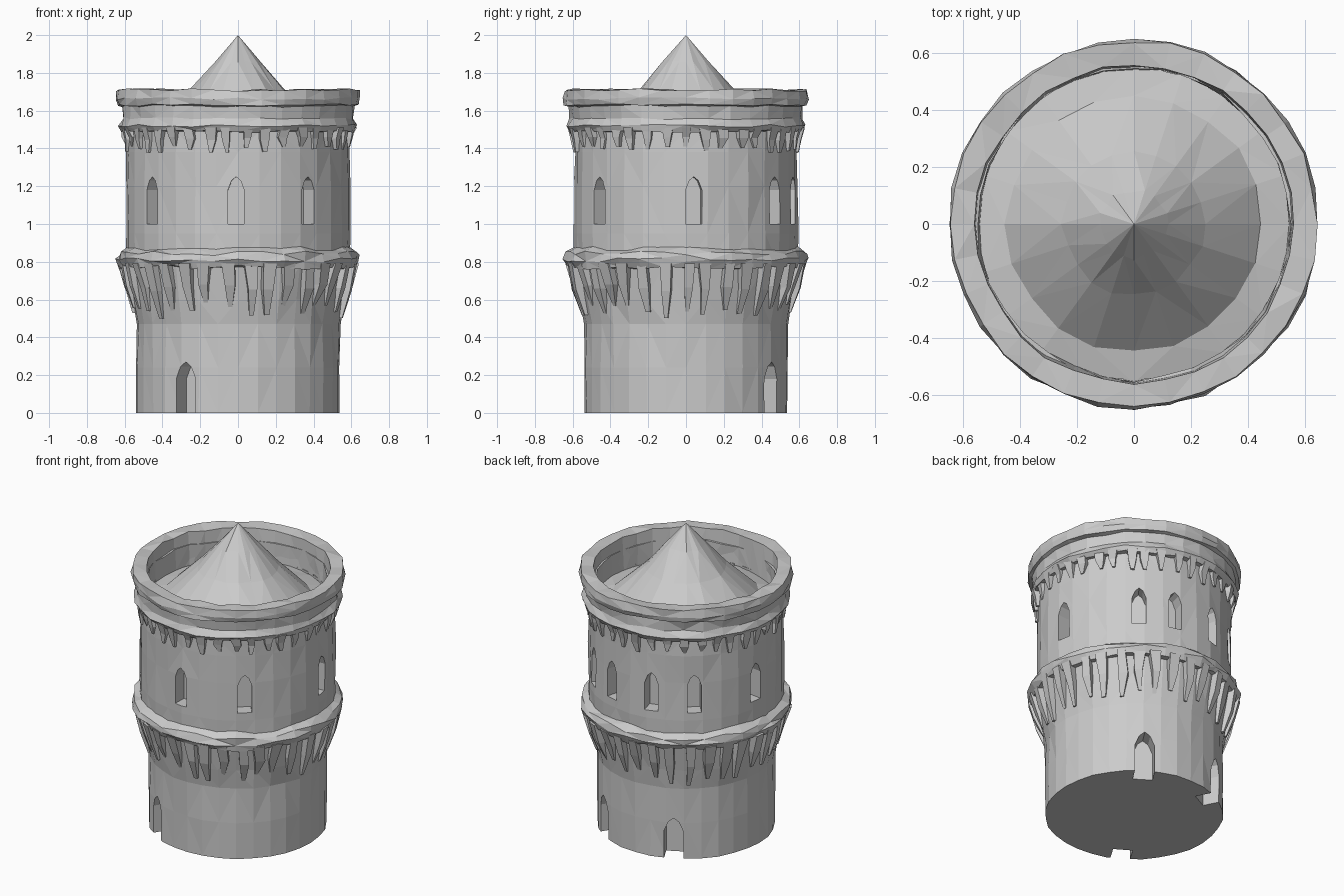
import bpy, bmesh, random
from math import sin, cos, pi, radians

if "Cube" in bpy.data.objects:
    bpy.data.objects.remove(bpy.data.objects["Cube"])

random.seed(7)
SEG = 32


def finish(bm, name, tri=True):
    bmesh.ops.recalc_face_normals(bm, faces=bm.faces[:])
    if tri:
        bmesh.ops.triangulate(bm, faces=bm.faces[:])
    me = bpy.data.meshes.new(name)
    bm.to_mesh(me)
    bm.free()
    ob = bpy.data.objects.new(name, me)
    bpy.context.collection.objects.link(ob)
    return ob


def polar(r, a, z, t=0.0):
    """Point at radius r and angle a, moved sideways by t."""
    return (r * cos(a) - t * sin(a), r * sin(a) + t * cos(a), z)


def lathe(name, profile, closed, jr=0.0, jz=0.0, seg=SEG):
    """Spin (r, z) points; r = 0 makes a pole, jr / jz roughen the stone."""
    bm = bmesh.new()
    rings = []
    for r, z in profile:
        if r == 0:
            rings.append([bm.verts.new((0, 0, z))] * seg)
            continue
        ring = []
        for i in range(seg):
            dz = 0 if z == 0 else random.uniform(-jz, jz)
            rr = r + random.uniform(-jr, jr)
            ring.append(bm.verts.new(polar(rr, 2 * pi * i / seg, z + dz)))
        rings.append(ring)
    n = len(rings)
    for k in range(n if closed else n - 1):
        a, b = rings[k], rings[(k + 1) % n]
        for i in range(seg):
            j = (i + 1) % seg
            quad = list(dict.fromkeys((a[i], a[j], b[j], b[i])))
            if len(quad) > 2:
                bm.faces.new(quad)
    return finish(bm, name)


def loft(bm, sections):
    """Join equal-length point loops into a closed solid."""
    vs = [[bm.verts.new(p) for p in s] for s in sections]
    n = len(vs[0])
    for a, b in zip(vs, vs[1:]):
        for i in range(n):
            bm.faces.new((a[i], a[(i + 1) % n], b[(i + 1) % n], b[i]))
    bm.faces.new(vs[0])
    bm.faces.new(vs[-1])


def arch(bm, deg, r_in, r_out, half, z0, z1):
    """Pointed-arch prism used to cut doors and windows."""
    a = radians(deg)
    h = z1 - z0
    shape = [(-half, z0), (half, z0), (half, z0 + h * .72), (half * .55, z0 + h * .92),
             (0, z1), (-half * .55, z0 + h * .92), (-half, z0 + h * .72)]
    loft(bm, [[polar(r, a, z, t) for t, z in shape] for r in (r_in, r_out)])


def corbels(name, count, top, low, r_wall, r_top, width):
    """Ring of tapering, uneven hanging brackets."""
    bm = bmesh.new()
    for i in range(count):
        a = 2 * pi * (i + random.uniform(-.15, .15)) / count
        bot = low + random.uniform(-.03, .05) * (top - low) / .25
        rows = [(top, r_top, width), (top * .5 + bot * .5, r_wall * .35 + r_top * .65, width * .85),
                (bot, r_wall + .012, width * .35)]
        secs = []
        for z, r, w in rows:
            w *= random.uniform(.8, 1.2)
            r += random.uniform(-.008, .008)
            s = random.uniform(-.008, .008)
            secs.append([polar(r_wall - .04, a, z, s - w / 2), polar(r, a, z, s - w / 2),
                         polar(r, a, z, s + w / 2), polar(r_wall - .04, a, z, s + w / 2)])
        loft(bm, secs)
    return finish(bm, name)


# Main wall, with a flare below the ledge and a flat top under the roof
wall = lathe("tower_wall", [(0, 0), (.54, 0), (.54, .24), (.54, .47), (.56, .6), (.59, .78),
                            (.592, .95), (.592, 1.2), (.59, 1.38), (.59, 1.49), (0, 1.49)],
             False, jr=.005, jz=0.0)

# Doors and windows recessed into the wall
bm = bmesh.new()
for deg in (-121, 57, 117):
    arch(bm, deg, .43, .75, .06, -.05, .27)
for deg in (-140, -91, -51, 4, 53, 75, 104, 130, 171):
    arch(bm, deg, .50, .75, .043, 1.0, 1.25)
cutter = finish(bm, "opening_cutter", tri=False)
cutter.hide_render = True
mod = wall.modifiers.new("openings", 'BOOLEAN')
mod.operation = 'DIFFERENCE'
mod.solver = 'EXACT'
mod.object = cutter
bpy.context.view_layer.objects.active = wall
bpy.ops.object.modifier_apply(modifier=mod.name)
bpy.data.objects.remove(cutter)

# Lower ledge and its brackets
lathe("lower_ledge", [(.55, .77), (.625, .77), (.645, .81), (.635, .845), (.58, .875)],
      True, jr=.01, jz=.012)
corbels("lower_corbels", 34, .79, .53, .545, .635, .062)

# Upper band and its brackets
lathe("upper_band", [(.55, 1.49), (.615, 1.49), (.632, 1.52), (.612, 1.56), (.618, 1.63), (.55, 1.63)],
      True, jr=.008, jz=.008)
corbels("upper_corbels", 38, 1.51, 1.39, .585, .622, .055)

# Parapet rim
lathe("parapet", [(.545, 1.46), (.575, 1.46), (.6, 1.62), (.642, 1.63), (.65, 1.665),
                  (.643, 1.71), (.56, 1.71)], True, jr=.007, jz=.008)

# Conical roof with a shallow skirt inside the parapet
lathe("roof", [(0, 1.47), (.56, 1.47), (.56, 1.495), (.45, 1.52), (.25, 1.71), (.12, 1.86), (0, 2.0)],
      False, jr=.008, jz=.004, seg=20)
